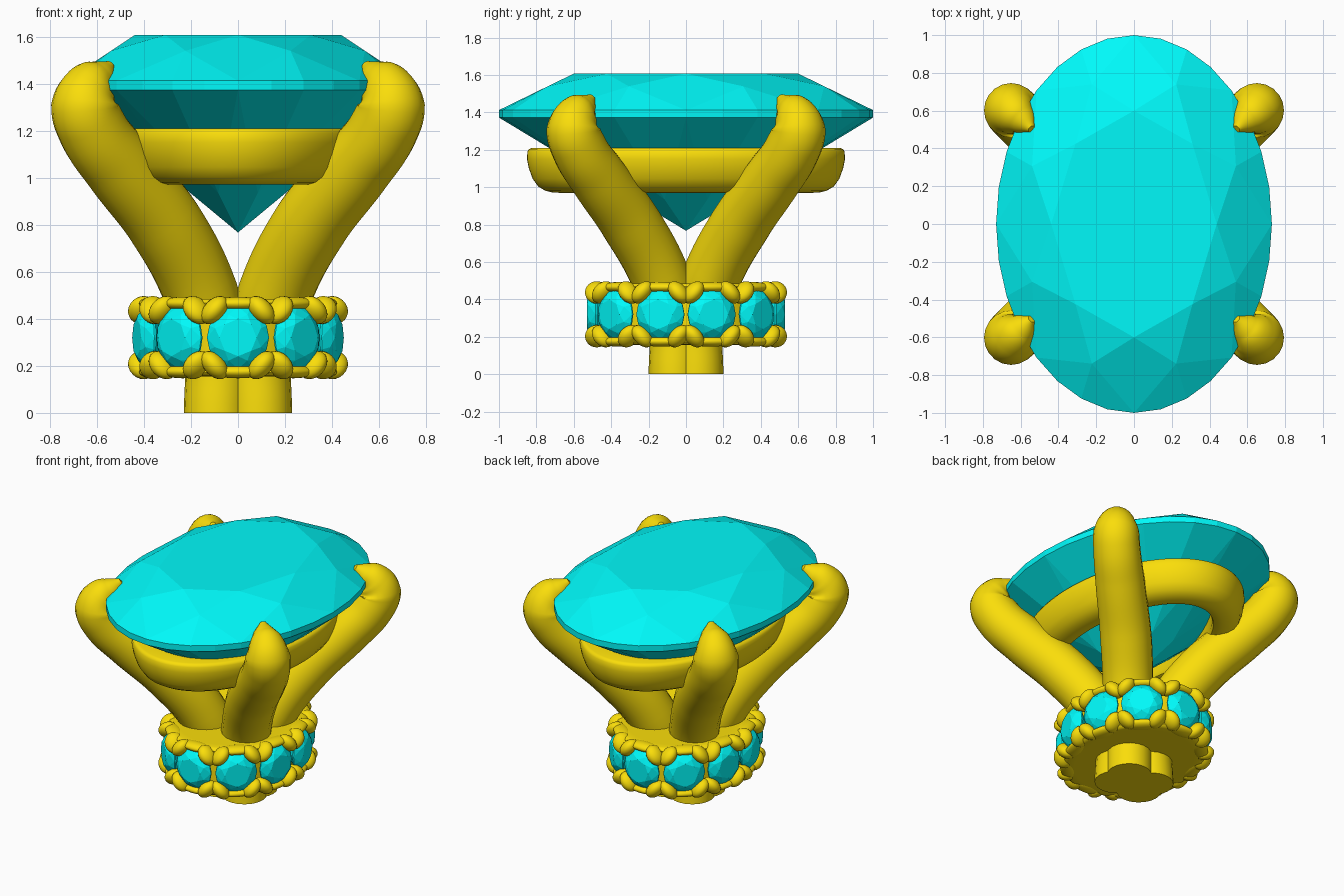
import bpy, bmesh, math
from mathutils import Matrix, Vector

if "Cube" in bpy.data.objects:
    bpy.data.objects.remove(bpy.data.objects["Cube"])


def material(name, rgb):
    m = bpy.data.materials.new(name)
    m.diffuse_color = (*rgb, 1)
    m.use_nodes = True
    m.node_tree.nodes["Principled BSDF"].inputs["Base Color"].default_value = m.diffuse_color
    return m


GOLD = material("gold", (0.96, 0.73, 0.003))
AQUA = material("aqua_stone", (0.0, 0.95, 0.95))


def finish(name, bm, mat, angle=None):
    bmesh.ops.recalc_face_normals(bm, faces=bm.faces[:])
    me = bpy.data.meshes.new(name)
    bm.to_mesh(me)
    bm.free()
    ob = bpy.data.objects.new(name, me)
    bpy.context.collection.objects.link(ob)
    me.materials.append(mat)
    if angle:
        smooth(ob, angle)
    return ob


def smooth(ob, angle):
    bpy.ops.object.select_all(action='DESELECT')
    ob.select_set(True)
    bpy.context.view_layer.objects.active = ob
    bpy.ops.object.shade_smooth_by_angle(angle=math.radians(angle))


# Brilliant-cut stone of radius 1, girdle centred on z = 0; k girdle edges per main facet
def brilliant(name, k, crown, girdle, pavilion, matrix):
    bm = bmesh.new()
    n = 8 * k

    def ring(count, r, z, phase=0.0):
        return [bm.verts.new((r * math.cos(2 * math.pi * (i + phase) / count),
                              r * math.sin(2 * math.pi * (i + phase) / count), z))
                for i in range(count)]
    g, c = girdle / 2, math.cos(math.pi / 8)
    table = ring(8, 0.6, g + crown)
    star = ring(8, 0.8, g + crown * (1 - 0.8 * c) / 0.4, 0.5)
    top, low = ring(n, 1, g), ring(n, 1, -g)
    pav = ring(8, 0.3, -g - pavilion * (1 - 0.3 * c), 0.5)
    culet = bm.verts.new((0, 0, -g - pavilion))
    bm.faces.new(table)
    for i in range(8):
        a, h = i * k, k // 2
        bm.faces.new((table[i], star[i], table[(i + 1) % 8]))
        bm.faces.new((table[i], star[i - 1], top[a], star[i]))
        bm.faces.new((culet, pav[i], low[a], pav[i - 1]))
        for s in (a, a + h):
            idx = [(s + j) % n for j in range(h + 1)]
            bm.faces.new([star[i]] + [top[j] for j in idx])
            bm.faces.new([pav[i]] + [low[j] for j in idx])
    for j in range(n):
        m = (j + 1) % n
        bm.faces.new((low[j], low[m], top[m], top[j]))
    bm.transform(matrix)
    return finish(name, bm, AQUA)


# Oval lathe: profile of (offset from the oval, z), closed loop or capped solid
def oval_lathe(name, rx, ry, profile, closed, seg=96):
    bm = bmesh.new()
    rings = [[bm.verts.new(((rx + d) * math.cos(2 * math.pi * i / seg),
                            (ry + d) * math.sin(2 * math.pi * i / seg), z))
              for i in range(seg)] for d, z in profile]
    pairs = list(zip(rings, rings[1:]))
    if closed:
        pairs.append((rings[-1], rings[0]))
    else:
        bm.faces.new(rings[0])
        bm.faces.new(rings[-1])
    for a, b in pairs:
        for i in range(seg):
            j = (i + 1) % seg
            bm.faces.new((a[i], a[j], b[j], b[i]))
    return finish(name, bm, GOLD, 40)


# Main oval stone
brilliant("main_stone", 4, 0.195, 0.04, 0.605,
          Matrix.Translation((0, 0, 1.392)) @ Matrix.Diagonal((0.73, 1.0, 1, 1)))

# Seat ring below the stone
oval_lathe("seat_ring", 0.555, 0.85,
           [(-0.002, 1.19), (-0.01, 1.203), (-0.025, 1.21), (-0.19, 1.21), (-0.21, 1.19),
            (-0.21, 1.0), (-0.2, 0.98), (-0.17, 0.97), (-0.14, 0.971), (-0.1, 0.98),
            (-0.06, 1.003), (-0.03, 1.045), (-0.01, 1.1), (0, 1.15)], True)

# Four prongs: swept tubes that taper over the girdle
PATH = [(0.09, 0.06, 0, 0.14), (0.09, 0.06, 0.25, 0.14), (0.155, 0.13, 0.5, 0.158),
        (0.308, 0.29, 0.8, 0.162), (0.505, 0.468, 1.05, 0.155), (0.62, 0.572, 1.21, 0.148),
        (0.65, 0.602, 1.31, 0.144), (0.625, 0.58, 1.39, 0.113),
        (0.58, 0.54, 1.438, 0.07), (0.543, 0.503, 1.48, 0.02)]
for sx, sy, label in ((1, 1, "back_right"), (-1, 1, "back_left"),
                      (1, -1, "front_right"), (-1, -1, "front_left")):
    cu = bpy.data.curves.new(label + "_prong", 'CURVE')
    cu.dimensions = '3D'
    cu.bevel_depth = 1.0
    cu.bevel_resolution = 8
    cu.resolution_u = 8
    cu.use_fill_caps = True
    sp = cu.splines.new('BEZIER')
    sp.bezier_points.add(len(PATH) - 1)
    for p, (x, y, z, r) in zip(sp.bezier_points, PATH):
        p.co = (sx * x, sy * y, z)
        p.radius = r
        p.handle_left_type = p.handle_right_type = 'AUTO'
    ob = bpy.data.objects.new(label + "_prong", cu)
    bpy.context.collection.objects.link(ob)
    cu.materials.append(GOLD)
    bpy.ops.object.select_all(action='DESELECT')
    ob.select_set(True)
    bpy.context.view_layer.objects.active = ob
    bpy.ops.object.convert(target='MESH')
    smooth(bpy.context.view_layer.objects.active, 50)

# Collar drum with a slim core
RX, RY, MID = 0.40, 0.48, 0.32
half = [(-0.05, 0.12), (-0.01, 0.125), (0.006, 0.135), (0.01, 0.148),
        (0.0, 0.16), (-0.02, 0.165), (-0.06, 0.165)]
oval_lathe("collar", RX, RY,
           [(d, MID - h) for d, h in reversed(half)] + [(d, MID + h) for d, h in half], False)

# Ten places evenly spaced along the collar oval, starting at the front
STEPS, COUNT = 2000, 10
pts = [Vector((RX * math.sin(2 * math.pi * i / STEPS),
               -RY * math.cos(2 * math.pi * i / STEPS), MID)) for i in range(STEPS + 1)]
dist = [0.0]
for a, b in zip(pts, pts[1:]):
    dist.append(dist[-1] + (b - a).length)

claws = bmesh.new()


def bead(matrix):
    bmesh.ops.create_uvsphere(claws, u_segments=20, v_segments=12, radius=1, matrix=matrix)


for n in range(COUNT):
    i = min(range(STEPS), key=lambda q: abs(dist[q] - dist[-1] * n / COUNT))
    p = pts[i]
    out = Vector((p.x / RX ** 2, p.y / RY ** 2, 0)).normalized()
    up = Vector((0, 0, 1))
    rot = Matrix((up.cross(out), up, out)).transposed().to_4x4()
    frame = Matrix.Translation(p) @ rot
    # Small round stone facing outwards
    brilliant("collar_stone_%02d" % (n + 1), 2, 0.34, 0.06, 0.75,
              frame @ Matrix.Diagonal((0.132, 0.132, 0.132, 1)))
    for sz in (1, -1):
        # Rounded rim lobe over and under the stone
        bead(frame @ Matrix.Translation((0, sz * 0.145, -0.02))
             @ Matrix.Diagonal((0.125, 0.028, 0.05, 1)))
        # Claws hugging its edge; neighbours meet in a heart shape
        for sx in (1, -1):
            bead(frame @ Matrix.Translation((sx * 0.1, sz * 0.117, -0.002))
                 @ Matrix.Rotation(sx * sz * math.radians(42), 4, 'Z')
                 @ Matrix.Diagonal((0.045, 0.07, 0.062, 1)))
finish("collar_claws", claws, GOLD, 60)
